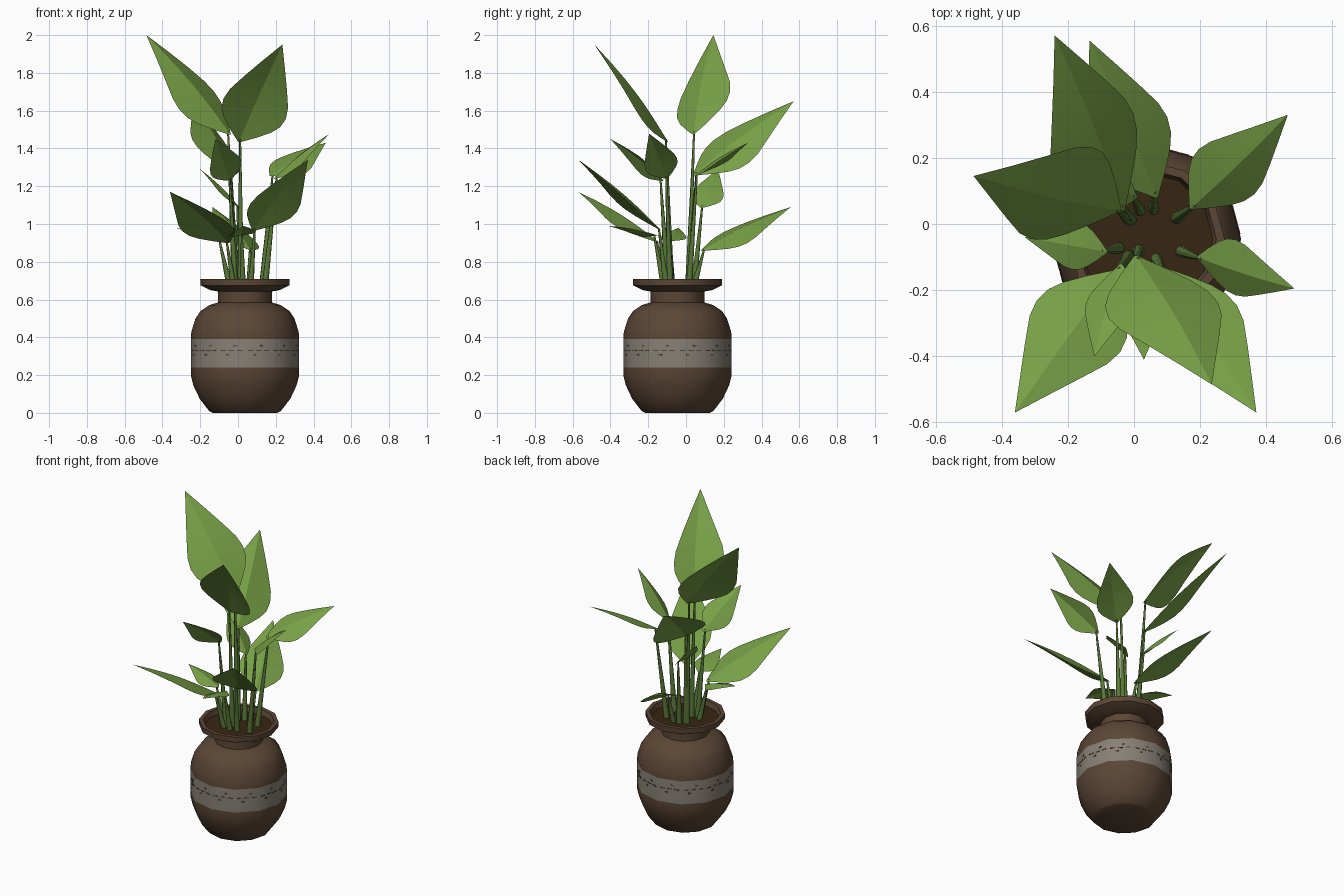
import bpy, bmesh, math
from mathutils import Vector, Matrix

if "Cube" in bpy.data.objects:
    bpy.data.objects.remove(bpy.data.objects["Cube"])

CX, CY = 0.037, -0.045      # pot centre
SIDES = 12


def material(name, rgb):
    m = bpy.data.materials.new(name)
    m.diffuse_color = (*rgb, 1)
    m.use_nodes = True
    m.node_tree.nodes["Principled BSDF"].inputs["Base Color"].default_value = m.diffuse_color
    return m


BROWN = material("pot brown", (0.105, 0.062, 0.036))
GREY = material("band grey", (0.24, 0.215, 0.18))
SOIL = material("dark soil", (0.038, 0.019, 0.006))
STEM = material("stem green", (0.10, 0.19, 0.04))
LEAF = material("leaf green", (0.185, 0.35, 0.062))


def finish(name, bm, mats, angle=None):
    me = bpy.data.meshes.new(name)
    bm.to_mesh(me)
    bm.free()
    for m in mats:
        me.materials.append(m)
    ob = bpy.data.objects.new(name, me)
    bpy.context.collection.objects.link(ob)
    if angle:
        bpy.ops.object.select_all(action='DESELECT')
        ob.select_set(True)
        bpy.context.view_layer.objects.active = ob
        bpy.ops.object.shade_smooth_by_angle(angle=math.radians(angle))
    return ob


# Pot: turned profile (radius, height), with a grey painted band
profile = [(0.17, 0), (0.19, 0.01), (0.24, 0.075), (0.273, 0.145), (0.287, 0.20),
           (0.287, 0.24), (0.287, 0.39), (0.284, 0.43), (0.262, 0.50),
           (0.235, 0.54), (0.19, 0.57), (0.143, 0.585), (0.143, 0.643),
           (0.185, 0.65), (0.235, 0.675), (0.237, 0.71), (0.212, 0.71), (0.20, 0.672)]
bm = bmesh.new()
rings = []
for r, z in profile:
    rings.append([bm.verts.new((CX + r * math.cos(2 * math.pi * i / SIDES),
                                CY + r * math.sin(2 * math.pi * i / SIDES), z))
                  for i in range(SIDES)])
for k in range(len(rings) - 1):
    for i in range(SIDES):
        j = (i + 1) % SIDES
        f = bm.faces.new((rings[k][i], rings[k][j], rings[k + 1][j], rings[k + 1][i]))
        z = f.calc_center_median().z
        f.material_index = 1 if 0.24 < z < 0.39 else 0
bm.faces.new(rings[0][::-1])
finish("pot", bm, [BROWN, GREY], 42)

# Soil disc
bm = bmesh.new()
bmesh.ops.create_circle(bm, cap_ends=True, segments=SIDES, radius=0.203,
                        matrix=Matrix.Translation((CX, CY, 0.677)))
finish("soil", bm, [SOIL])

# Painted dashes around the band
bm = bmesh.new()
flat = 0.287 * math.cos(math.pi / SIDES)
for i in range(SIDES):
    turn = Matrix.Rotation(2 * math.pi * (i + 0.5) / SIDES, 4, 'Z')
    for y, z, w, h in [(-0.045, 0.33, 0.03, 0.006), (0.0, 0.33, 0.03, 0.006),
                       (0.045, 0.33, 0.03, 0.006), (-0.02, 0.308, 0.016, 0.01),
                       (0.02, 0.355, 0.016, 0.008)]:
        bmesh.ops.create_cube(bm, size=1, matrix=Matrix.Translation((CX, CY, 0)) @ turn
                              @ Matrix.Translation((flat, y, z))
                              @ Matrix.Diagonal((0.004, w, h, 1)))
finish("band_dashes", bm, [BROWN])

# Leaves: base, tip, full side-to-side vector
leaves = [
    ((-0.04, 0.04, 1.475), (-0.485, 0.145, 2.0), (0.18, 0.28, 0.10)),
    ((-0.03, 0.04, 1.26), (-0.24, 0.57, 1.65), (0.25, 0.16, -0.14)),
    ((0.07, 0.08, 0.86), (-0.135, 0.555, 1.09), (0.23, 0.12, -0.06)),
    ((0.17, 0.045, 1.255), (0.465, 0.33, 1.43), (0.175, -0.13, -0.06)),
    ((0.19, -0.10, 1.24), (0.485, -0.195, 1.478), (0.01, 0.165, 0.07)),
    ((0.08, -0.13, 0.965), (0.37, -0.57, 1.34), (0.235, 0.13, -0.06)),
    ((-0.05, -0.14, 0.90), (-0.36, -0.57, 1.17), (0.25, -0.16, 0.04)),
    ((0.005, -0.095, 1.435), (0.235, -0.485, 1.95), (0.33, 0.05, -0.11)),
    ((-0.04, -0.12, 1.23), (-0.12, -0.40, 1.45), (0.16, 0.01, 0.08)),
    ((0.01, 0.08, 1.085), (-0.20, 0.17, 1.29), (0.04, 0.165, -0.03)),
    ((-0.08, -0.085, 0.91), (-0.33, -0.04, 0.98), (0.02, 0.14, 0.0)),
    ((0.02, -0.15, 0.94), (0.03, -0.41, 0.99), (0.14, 0.01, 0.02)),
]
shape = [(0, 0.03), (0.1, 0.42), (0.2, 0.76), (0.28, 0.94), (0.37, 1.0),
         (0.47, 0.93), (0.62, 0.68), (0.8, 0.36), (1, 0.0)]

for n, (base, tip, side) in enumerate(leaves, 1):
    base, tip, side = Vector(base), Vector(tip), Vector(side)
    axis = tip - base
    d = axis.normalized()
    side = (side - d * side.dot(d)) * 0.5
    up = d.cross(side).normalized()
    if up.z < 0:
        up, side = -up, -side
    half = side.length

    # Leaf blade, folded down either side of the midrib
    bm = bmesh.new()
    rows = []
    for t, w in shape[:-1]:
        mid = base + axis * t + up * half * 0.12 * math.sin(math.pi * t)
        drop = up * (half * w * 0.26)
        rows.append([bm.verts.new(mid + side * w - drop),
                     bm.verts.new(mid),
                     bm.verts.new(mid - side * w - drop)])
    for a, b in zip(rows, rows[1:]):
        for k in (0, 1):
            bm.faces.new((a[k], b[k], b[k + 1], a[k + 1]))
    end = bm.verts.new(tip)
    for k in (0, 1):
        bm.faces.new((rows[-1][k], end, rows[-1][k + 1]))
    bm.normal_update()
    if sum(f.normal.dot(up) for f in bm.faces) < 0:
        bmesh.ops.reverse_faces(bm, faces=bm.faces[:])
    finish(f"leaf_{n}", bm, [LEAF], 22)

    # Tapered stem rising from the soil to the leaf base
    foot = Vector((CX + (base.x - CX) * 0.68, CY + (base.y - CY) * 0.68, 0.66))
    top = base + d * 0.02
    run = top - foot
    bm = bmesh.new()
    bmesh.ops.create_cone(bm, cap_ends=True, segments=7, radius1=0.018, radius2=0.005,
                          depth=run.length,
                          matrix=Matrix.Translation((foot + top) / 2)
                          @ run.to_track_quat('Z', 'Y').to_matrix().to_4x4())
    finish(f"stem_{n}", bm, [STEM], 60)
